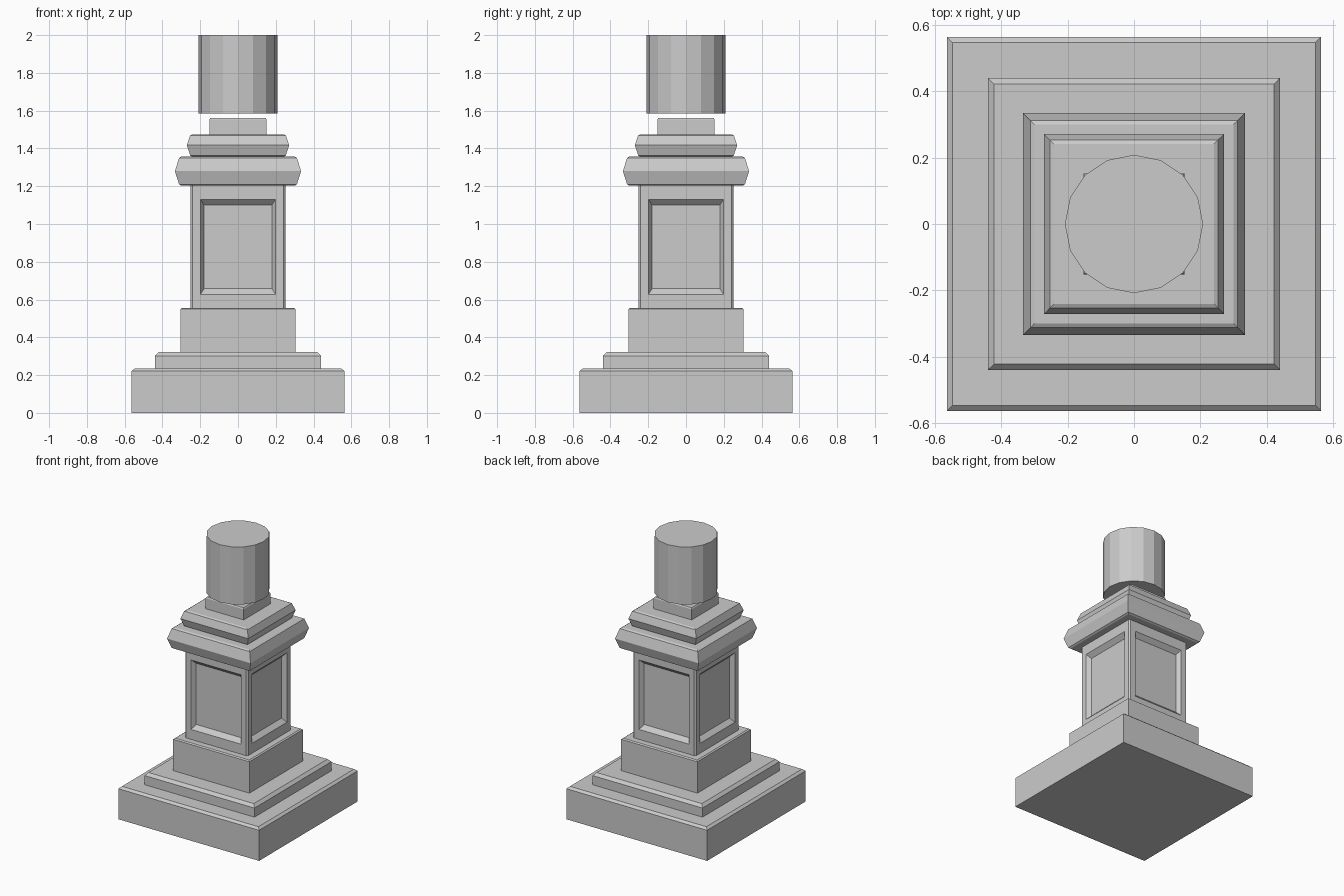
import bpy, bmesh
from mathutils import Vector

if "Cube" in bpy.data.objects:
    bpy.data.objects.remove(bpy.data.objects["Cube"])


def finish(bm, name):
    bmesh.ops.recalc_face_normals(bm, faces=bm.faces)
    mesh = bpy.data.meshes.new(name)
    bm.to_mesh(mesh)
    bm.free()
    obj = bpy.data.objects.new(name, mesh)
    bpy.context.collection.objects.link(obj)
    return obj


def square_profile(name, profile):
    """Closed square solid lofted through (half_width, z) steps."""
    bm = bmesh.new()
    rings = [[bm.verts.new((sx * h, sy * h, z))
              for sx, sy in ((-1, -1), (1, -1), (1, 1), (-1, 1))]
             for h, z in profile]
    for a, b in zip(rings, rings[1:]):
        for i in range(4):
            j = (i + 1) % 4
            bm.faces.new((a[i], a[j], b[j], b[i]))
    bm.faces.new(rings[0][::-1])
    bm.faces.new(rings[-1])
    return finish(bm, name)


# Stepped base
square_profile("base_slab", [(0.563, 0), (0.563, 0.221), (0.546, 0.236)])
square_profile("base_step", [(0.44, 0.236), (0.44, 0.302), (0.421, 0.322)])
square_profile("plinth_block", [(0.305, 0.322), (0.305, 0.549), (0.296, 0.556)])

# Shaft with chamfered corners and a recessed panel on each side
HALF, Z0, Z1 = 0.252, 0.556, 1.205
bm = bmesh.new()
bmesh.ops.create_cube(bm, size=1)
for v in bm.verts:
    v.co = Vector((v.co.x * 2 * HALF, v.co.y * 2 * HALF, Z0 if v.co.z < 0 else Z1))
upright = [e for e in bm.edges if abs(e.verts[0].co.z - e.verts[1].co.z) > 0.1]
bmesh.ops.bevel(bm, geom=upright, offset=0.011, segments=1, affect='EDGES')
bm.normal_update()
sides = [f for f in bm.faces if abs(f.normal.z) < 0.1 and f.calc_area() > 0.1]
PANEL_MID = 0.879
for half_w, half_h, depth in ((0.199, 0.251, 0.0), (0.179, 0.221, 0.03)):
    bmesh.ops.inset_individual(bm, faces=sides, thickness=0.01)
    for f in sides:
        n = Vector((round(f.normal.x), round(f.normal.y), 0))
        t = Vector((-n.y, n.x, 0))
        for v in f.verts:
            side = 1 if v.co.dot(t) > 0 else -1
            up = 1 if v.co.z > PANEL_MID else -1
            v.co = n * (HALF - depth) + t * side * half_w
            v.co.z = PANEL_MID + up * half_h
finish(bm, "panelled_shaft")

# Capital mouldings and neck
square_profile("lower_moulding", [(0.30, 1.203), (0.312, 1.21), (0.334, 1.28),
                                  (0.312, 1.35), (0.30, 1.357)])
square_profile("upper_moulding", [(0.241, 1.357), (0.253, 1.362), (0.271, 1.417),
                                  (0.253, 1.469), (0.241, 1.475)])
square_profile("neck_block", [(0.152, 1.475), (0.152, 1.552), (0.147, 1.56)])

# Sixteen-sided drum floating above the neck
bpy.ops.mesh.primitive_cylinder_add(vertices=16, radius=0.208, depth=0.416,
                                    location=(0, 0, 1.792))
bpy.context.object.name = "top_drum"
